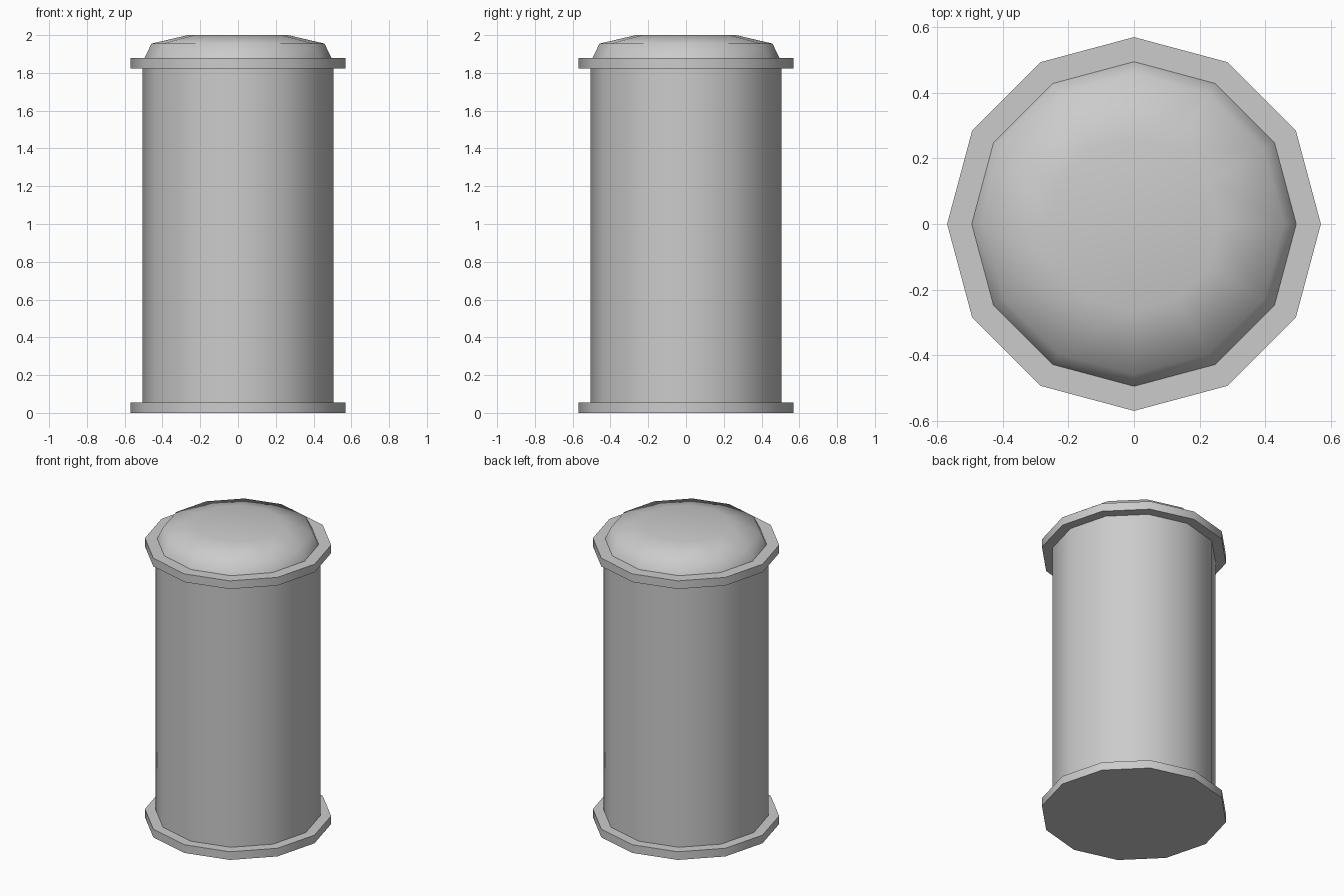
import bpy, bmesh, math

cube = bpy.data.objects.get("Cube")
if cube:
    bpy.data.objects.remove(cube, do_unlink=True)

SIDES = 12

grey = bpy.data.materials.new("light_grey")
grey.use_nodes = True
colour = (0.6, 0.6, 0.6, 1)
grey.diffuse_color = colour
grey.node_tree.nodes["Principled BSDF"].inputs["Base Color"].default_value = colour


def turned(name, profile, smooth_angle):
    """Closed twelve-sided solid from (radius, height) pairs, bottom to top."""
    bm = bmesh.new()
    rings = []
    for radius, z in profile:
        angles = [math.tau * i / SIDES for i in range(SIDES)]
        rings.append([bm.verts.new((radius * math.cos(a), radius * math.sin(a), z)) for a in angles])
    for low, high in zip(rings, rings[1:]):
        for i in range(SIDES):
            j = (i + 1) % SIDES
            bm.faces.new((low[i], low[j], high[j], high[i]))
    bm.faces.new(rings[0][::-1])
    bm.faces.new(rings[-1])
    mesh = bpy.data.meshes.new(name)
    bm.to_mesh(mesh)
    bm.free()
    mesh.materials.append(grey)
    obj = bpy.data.objects.new(name, mesh)
    bpy.context.collection.objects.link(obj)
    bpy.ops.object.select_all(action="DESELECT")
    obj.select_set(True)
    bpy.context.view_layer.objects.active = obj
    bpy.ops.object.shade_smooth_by_angle(angle=math.radians(smooth_angle))
    return obj


# Flanges at both ends
turned("bottom_flange", [(0.57, 0), (0.57, 0.055)], 40)
turned("top_flange", [(0.57, 1.823), (0.57, 1.878)], 40)

# Main cylinder
turned("body", [(0.505, 0.055), (0.505, 1.823)], 40)

# Domed lid with a flat crown
turned("domed_lid", [(0.495, 1.878), (0.458, 1.955), (0.265, 2.0)], 70)
